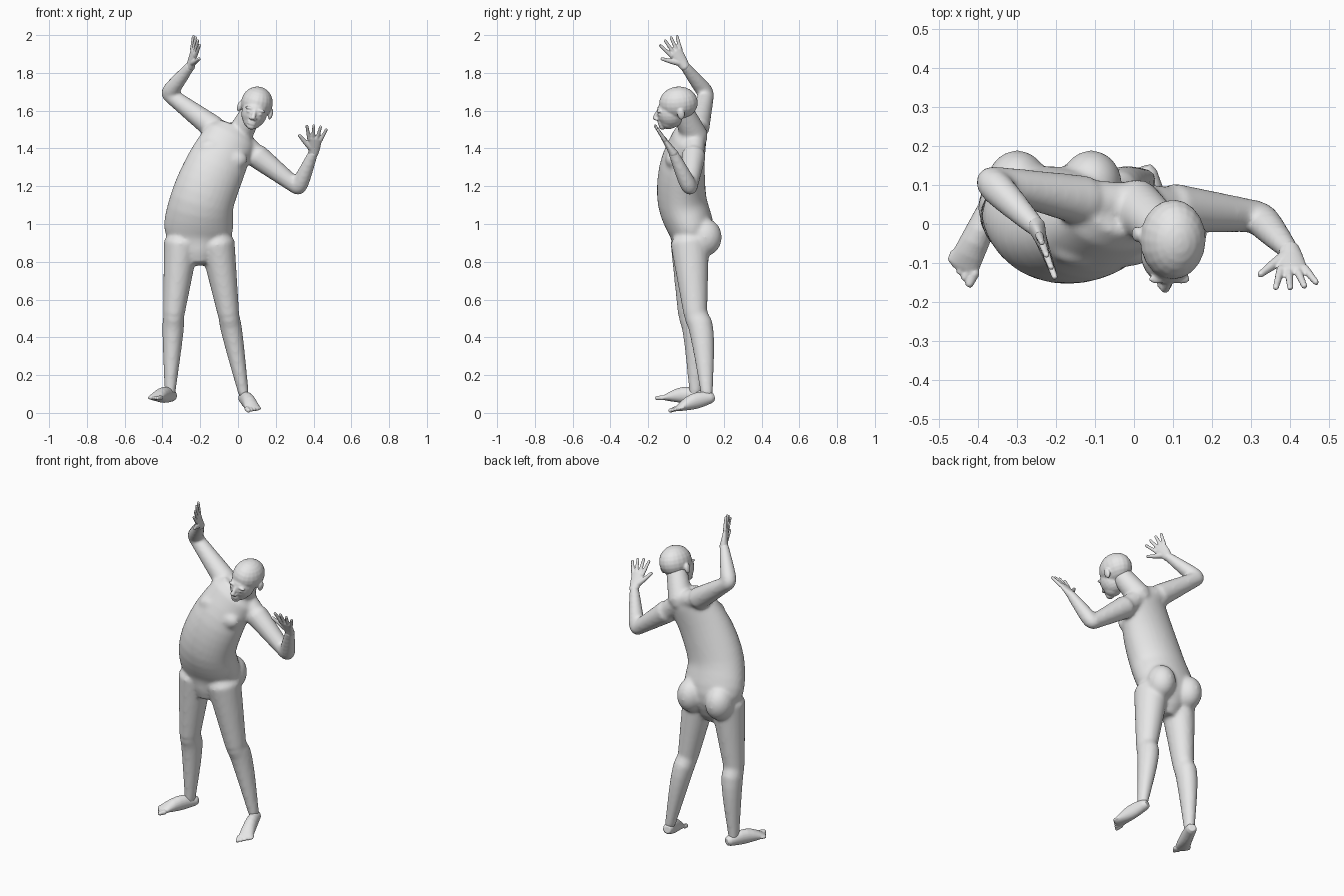
import bpy, bmesh, math
from mathutils import Vector, Matrix

if "Cube" in bpy.data.objects:
    bpy.data.objects.remove(bpy.data.objects["Cube"])

side_axis, depth_axis, up_axis = Matrix.Identity(3).col

grey = (.8, .8, .8, 1)
skin = bpy.data.materials.new("plain_grey")
skin.use_nodes = True
skin.diffuse_color = grey
skin.node_tree.nodes["Principled BSDF"].inputs["Base Color"].default_value = grey


def tube(shape, rings, reference=depth_axis, sides=20):
    """Loft rings of (centre, width, depth) along a path, with rounded ends."""
    def cap(end, inner):
        centre, width, depth = end
        outward = (centre - inner[0]).normalized()
        return centre + outward * min(width, depth) * .6, width * .7, depth * .7

    rings = [cap(rings[0], rings[1]), *rings, cap(rings[-1], rings[-2])]
    loops = []
    for index, (centre, width, depth) in enumerate(rings):
        before = rings[max(index - 1, 0)][0]
        after = rings[min(index + 1, len(rings) - 1)][0]
        tangent = (after - before).normalized()
        across = reference.cross(tangent).normalized()
        through = tangent.cross(across)
        angles = [math.tau * step / sides for step in range(sides)]
        loops.append([shape.verts.new(centre + across * width * math.cos(angle)
                                      + through * depth * math.sin(angle))
                      for angle in angles])
    for lower, upper in zip(loops, loops[1:]):
        for step in range(sides):
            following = (step + 1) % sides
            shape.faces.new((lower[step], lower[following], upper[following], upper[step]))
    shape.faces.new(reversed(loops[0]))
    shape.faces.new(loops[-1])


def spline(rings, steps=4):
    """Smoothly interpolate rings between a few given ones."""
    def blend(before, start, end, after, t):
        bend_in, bend_out = (end - before) * .5, (after - start) * .5
        ease = t * t * (3 - 2 * t)
        pull = t * (1 - t)
        return (start + (end - start) * ease
                + bend_in * pull * (1 - t) - bend_out * pull * t)

    padded = [rings[0], *rings, rings[-1]]
    result = []
    for group in zip(padded, padded[1:], padded[2:], padded[3:]):
        for step in range(steps):
            result.append([blend(*values, step / steps) for values in zip(*group)])
    return result + [rings[-1]]


def limb(shape, start, end, thick, thin, swell=0, bow=0, deep=1):
    """Tapered limb with a muscle swelling near its start."""
    rings = []
    for step in range(9):
        t = step / 8
        hump = math.sin(math.pi * math.sqrt(t))
        radius = thick + (thin - thick) * t + swell * hump
        rings.append((start.lerp(end, t) + depth_axis * bow * hump, radius, radius * deep))
    tube(shape, rings)


def blob(shape, centre, radii):
    placed = Matrix.Translation(centre) @ Matrix.Diagonal((*radii, 1))
    bmesh.ops.create_uvsphere(shape, u_segments=20, v_segments=12, radius=1, matrix=placed)


def finish(shape, name, voxel, rounds):
    """Fuse the overlapping shapes into one skin and soften the joins."""
    bmesh.ops.recalc_face_normals(shape, faces=shape.faces)
    mesh = bpy.data.meshes.new(name)
    shape.to_mesh(mesh)
    shape.free()
    mesh.materials.append(skin)
    part = bpy.data.objects.new(name, mesh)
    bpy.context.scene.collection.objects.link(part)
    fuse = part.modifiers.new("fuse", 'REMESH')
    fuse.mode = 'VOXEL'
    fuse.voxel_size = voxel
    fuse.use_smooth_shade = True
    soften = part.modifiers.new("soften", 'SMOOTH')
    soften.factor = .5
    soften.iterations = rounds


# Joints of the pose
left_shoulder, left_elbow = Vector((.1, .04, 1.36)), Vector((.32, .02, 1.19))
left_wrist = Vector((.4, -.07, 1.38))
right_shoulder, right_elbow = Vector((-.13, .06, 1.51)), Vector((-.37, .11, 1.69))
right_wrist = Vector((-.25, -.01, 1.84))
left_hip, left_knee = Vector((-.11, .02, .9)), Vector((-.05, .05, .52))
left_ankle = Vector((.03, .11, .1))
right_hip, right_knee = Vector((-.3, .02, .9)), Vector((-.34, .02, .52))
right_ankle = Vector((-.36, .05, .1))
neck_base, skull = Vector((0, .05, 1.46)), Vector((.1, -.04, 1.64))

# Torso, leaning towards its left
body = bmesh.new()
tube(body, spline([(Vector((-.21, .02, .84)), .1, .09),
                   (Vector((-.21, .03, .96)), .18, .12),
                   (Vector((-.19, -.02, 1.12)), .17, .13),
                   (Vector((-.12, -.02, 1.3)), .16, .12),
                   (Vector((-.04, .02, 1.46)), .14, .09)]), sides=32)

# Chest and buttocks
for centre in ((-.14, -.07, 1.4), (-.02, -.07, 1.34)):
    blob(body, centre, (.07, .04, .05))
for hip in (left_hip, right_hip):
    blob(body, hip + Vector((0, .08, .03)), (.08, .09, .1))

# Neck and shoulder slopes
limb(body, neck_base, skull, .07, .055)
for shoulder in (left_shoulder, right_shoulder):
    limb(body, neck_base, shoulder, .055, .055)

# Arms and legs
for shoulder, elbow, wrist in ((left_shoulder, left_elbow, left_wrist),
                               (right_shoulder, right_elbow, right_wrist)):
    limb(body, shoulder, elbow, .065, .04)
    limb(body, elbow, wrist, .04, .026, swell=.006)
for hip, knee, ankle in ((left_hip, left_knee, left_ankle),
                         (right_hip, right_knee, right_ankle)):
    limb(body, hip, knee, .093, .057, deep=1.1)
    limb(body, knee, ankle, .055, .028, swell=.007, bow=.02, deep=1.15)
finish(body, "body", .01, 8)

# Head, built upright around the skull centre and then tilted
head = bmesh.new()
blob(head, (0, 0, 0), (.084, .103, .088))
blob(head, (0, -.045, -.05), (.068, .075, .08))
blob(head, (0, -.06, -.09), (.05, .05, .045))
blob(head, (0, -.096, -.117), (.025, .02, .018))
tube(head, [(Vector((0, -.11, -.03)), .009, .009),
            (Vector((0, -.133, -.07)), .013, .013)], reference=side_axis)
for lip_height in (-.092, -.103):
    blob(head, (0, -.109, lip_height), (.025, .012, .006))
for side in (-1, 1):
    nostril, eye, ear = side * .012, side * .03, side * .085
    blob(head, (nostril, -.122, -.073), (.009, .012, .008))
    blob(head, (eye, -.105, -.024), (.026, .012, .008))
    blob(head, (eye, -.104, -.043), (.014, .012, .008))
    blob(head, (ear, .01, -.04), (.012, .02, .03))
head.transform(Matrix.Translation(skull) @ Matrix.Rotation(.25, 4, 'Y')
               @ Matrix.Rotation(.1, 4, 'X'))
finish(head, "head", .005, 3)


def hand(name, wrist, direction, thumb_direction):
    shape = bmesh.new()
    along = Vector(direction).normalized()
    toward_thumb = Vector(thumb_direction)
    toward_thumb = (toward_thumb - along * toward_thumb.dot(along)).normalized()
    palm_normal = along.cross(toward_thumb)

    def spot(forward, sideways):
        return wrist + along * forward + toward_thumb * sideways

    # Palm
    tube(shape, [(spot(-.01, 0), .026, .024), (spot(.03, 0), .033, .018),
                 (spot(.09, 0), .039, .012)], palm_normal)
    # Four fingers, from index to little finger
    for finger in range(4):
        offset, splay = .03 - .02 * finger, .25 - .2 * finger
        length = .09 - .005 * (finger - 1) ** 2
        tube(shape, [(spot(.08, offset), .0115, .0115),
                     (spot(.08 + length, offset + splay * length), .008, .008)],
             palm_normal, sides=10)
    # Thumb
    tube(shape, [(spot(.02, .01), .018, .018), (spot(.06, .05), .013, .013),
                 (spot(.1, .085), .009, .009)], palm_normal, sides=10)
    finish(shape, name, .004, 3)


hand("left_hand", left_wrist, (.1, -.6, .9), (-1, 0, 0))
hand("right_hand", right_wrist, (.2, -.55, .85), (.3, -.8, -.55))


def foot(name, heel, ball, big_toe_side):
    shape = bmesh.new()
    heel, ball = Vector(heel), Vector(ball)
    forward = (ball - heel).normalized()
    inward = up_axis.cross(forward).normalized() * big_toe_side
    # Sole and instep
    rings = []
    for step in range(7):
        t = step / 6
        arch = math.sin(math.pi * t)
        rings.append((heel.lerp(ball, t) + up_axis * arch * .01,
                      .03 + .012 * t, .03 + .02 * arch - .016 * t))
    tube(shape, rings, up_axis)
    # Toes, from big to little
    for toe in range(5):
        base = ball + inward * (.034 - .018 * toe) - forward * .006 * toe
        tip = base + forward * (.034 - .003 * toe)
        radius = .014 - .0015 * toe
        tube(shape, [(base, radius, radius), (tip, radius * .8, radius * .8)],
             up_axis, sides=10)
    finish(shape, name, .004, 3)


foot("right_foot", (-.35, .08, .09), (-.44, -.11, .08), 1)
foot("left_foot", (.03, .13, .08), (.08, -.045, .022), -1)
